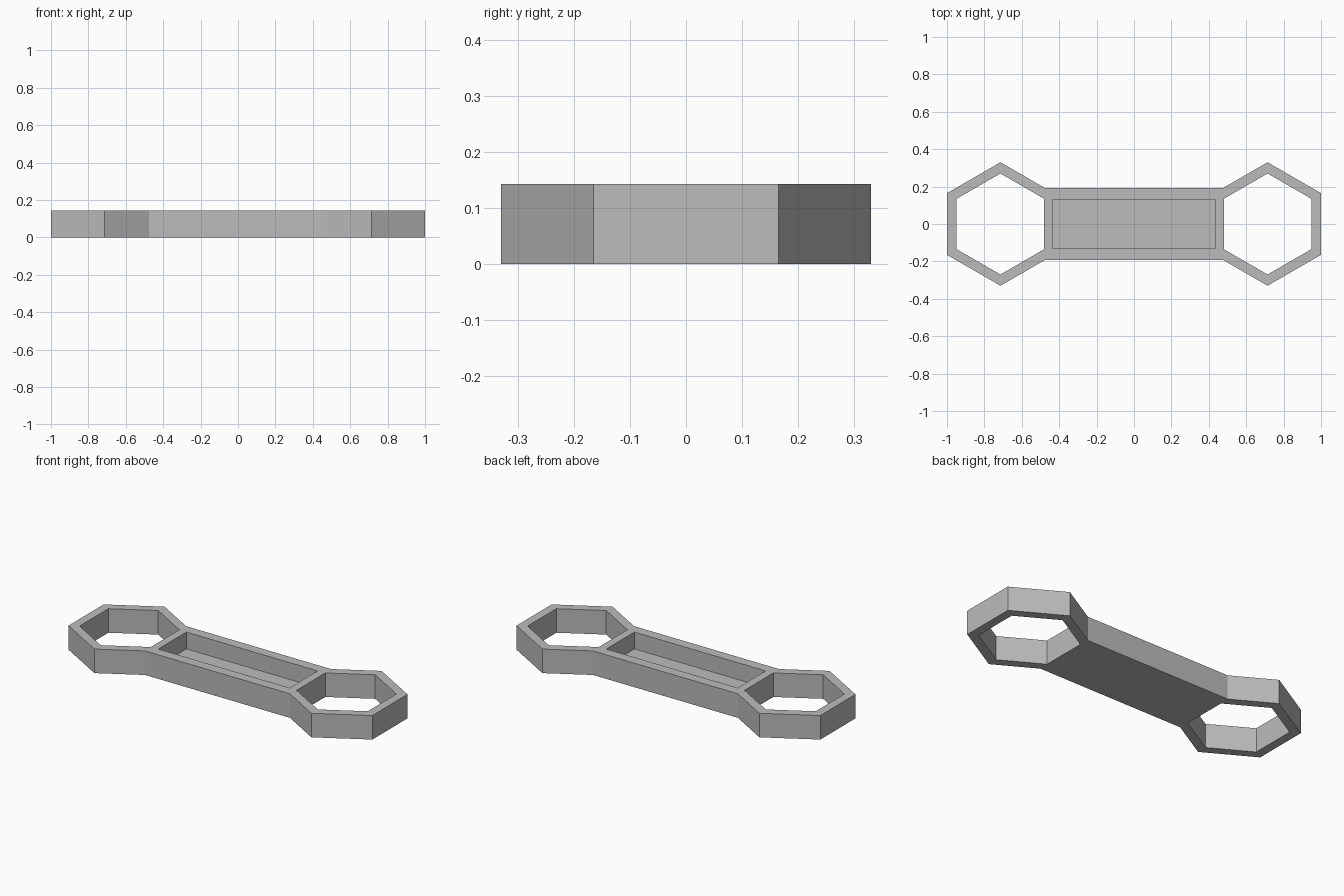
import bpy
import bmesh
from math import sin, cos, radians, sqrt

if "Cube" in bpy.data.objects:
    bpy.data.objects.remove(bpy.data.objects["Cube"], do_unlink=True)

HEIGHT = 0.143
OUTER, INNER = 0.33, 0.27              # ring corner radii
RING_X = 1 - OUTER * cos(radians(30))  # ring centre
HANDLE_Y = 0.193                       # half width of the handle
POCKET_X, POCKET_Y, FLOOR_Z = 0.432, 0.132, 0.043

grey = bpy.data.materials.new("plain grey")
grey.use_nodes = True
colour = (0.5, 0.5, 0.5, 1)
grey.diffuse_color = colour
grey.node_tree.nodes["Principled BSDF"].inputs["Base Color"].default_value = colour


def hexagon(cx, radius):
    """Pointed-top hexagon, starting at the lower right corner."""
    return [(cx + radius * cos(radians(a)), radius * sin(radians(a)))
            for a in range(-30, 330, 60)]


def prism(name, outline, z0, z1):
    """Upright solid with the given counter-clockwise outline."""
    bm = bmesh.new()
    base = bm.faces.new([bm.verts.new((x, y, z0)) for x, y in outline])
    top = bmesh.ops.extrude_face_region(bm, geom=[base])["geom"]
    bmesh.ops.translate(bm, vec=(0, 0, z1 - z0),
                        verts=[v for v in top if isinstance(v, bmesh.types.BMVert)])
    bmesh.ops.recalc_face_normals(bm, faces=bm.faces)
    mesh = bpy.data.meshes.new(name)
    bm.to_mesh(mesh)
    bm.free()
    mesh.materials.append(grey)
    obj = bpy.data.objects.new(name, mesh)
    bpy.context.collection.objects.link(obj)
    return obj


# Wrench body: handle flowing into the outer sides of both hexagonal ends
join_x = RING_X - (OUTER - HANDLE_Y) * sqrt(3)
bottom, lower, upper, peak = [hexagon(RING_X, OUTER)[i] for i in (5, 0, 1, 2)]
right_end = [(join_x, -HANDLE_Y), bottom, lower, upper, peak, (join_x, HANDLE_Y)]
left_end = [(-x, -y) for x, y in right_end]
body = prism("wrench_body", right_end + left_end, 0, HEIGHT)

# Cutters: a through hole in each end and a shallow pocket in the handle
pocket = [(-POCKET_X, -POCKET_Y), (POCKET_X, -POCKET_Y),
          (POCKET_X, POCKET_Y), (-POCKET_X, POCKET_Y)]
cutters = [
    prism("right_hole_cutter", hexagon(-RING_X, INNER), -0.1, HEIGHT + 0.1),
    prism("left_hole_cutter", hexagon(RING_X, INNER), -0.1, HEIGHT + 0.1),
    prism("pocket_cutter", pocket, FLOOR_Z, HEIGHT + 0.1),
]
for cutter in cutters:
    cutter.hide_render = True
    cut = body.modifiers.new(cutter.name, 'BOOLEAN')
    cut.operation = 'DIFFERENCE'
    cut.solver = 'EXACT'
    cut.object = cutter

# Bake the cuts and drop the cutters
bpy.context.view_layer.update()
graph = bpy.context.evaluated_depsgraph_get()
finished = bpy.data.meshes.new_from_object(body.evaluated_get(graph))
body.modifiers.clear()
body.data = finished
for cutter in cutters:
    bpy.data.objects.remove(cutter, do_unlink=True)
